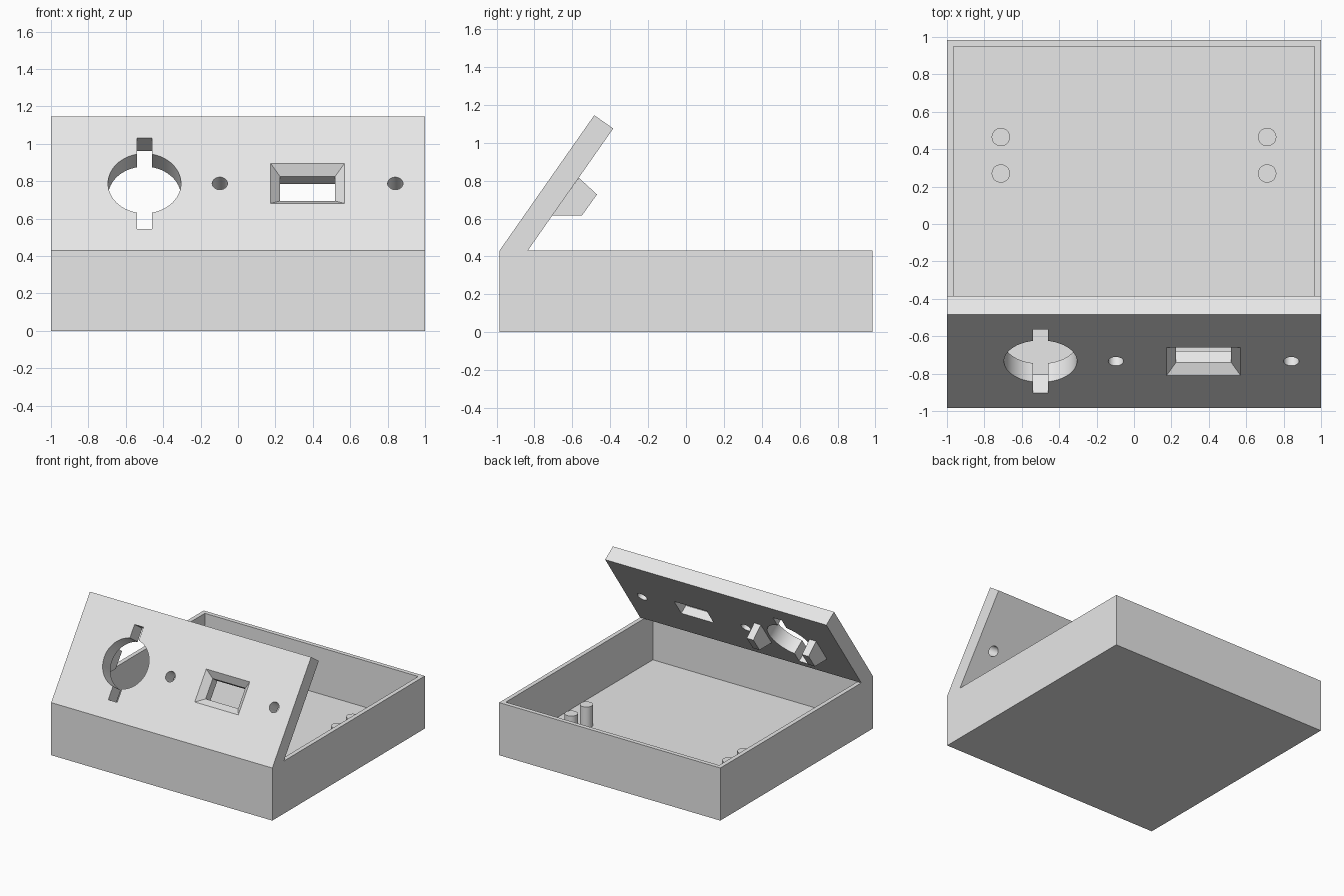
import bpy, bmesh, math
from mathutils import Vector

if "Cube" in bpy.data.objects:
    bpy.data.objects.remove(bpy.data.objects["Cube"])

grey = bpy.data.materials.new("plain grey")
grey.diffuse_color = (0.8, 0.8, 0.8, 1)
grey.use_nodes = True
grey.node_tree.nodes["Principled BSDF"].inputs["Base Color"].default_value = grey.diffuse_color

BOX_Y, BOX_H, WALL = 0.985, 0.43, 0.05      # box half depth, height, wall
TILT = math.radians(55)
LENGTH, THICK, MID = 0.873, 0.122, 0.437    # tilted panel
C, S = math.cos(TILT), math.sin(TILT)


def panel_point(x, s, t):
    """x across, s up the slope, t into the panel from its front face."""
    return Vector((x, -BOX_Y + C * s + S * t, BOX_H + S * s - C * t))


def finish(name, bm):
    bmesh.ops.recalc_face_normals(bm, faces=bm.faces)
    mesh = bpy.data.meshes.new(name)
    bm.to_mesh(mesh)
    bm.free()
    mesh.materials.append(grey)
    ob = bpy.data.objects.new(name, mesh)
    bpy.context.collection.objects.link(ob)
    return ob


def loft(name, rings):
    """Closed solid through rings with equal point counts."""
    bm = bmesh.new()
    rows = [[bm.verts.new(p) for p in ring] for ring in rings]
    n = len(rows[0])
    for a, b in zip(rows, rows[1:]):
        for i in range(n):
            j = (i + 1) % n
            bm.faces.new((a[i], a[j], b[j], b[i]))
    bm.faces.new(rows[0])
    bm.faces.new(rows[-1])
    return finish(name, bm)


def profile_x(name, yz, x0, x1):
    return loft(name, [[(x, y, z) for y, z in yz] for x in (x0, x1)])


def rect(x, s, hx, hs, t):
    return [panel_point(x + a * hx, s + b * hs, t)
            for a, b in ((-1, -1), (1, -1), (1, 1), (-1, 1))]


def circle(x, s, r, t, n):
    return [panel_point(x + r * math.cos(2 * math.pi * i / n),
                        s + r * math.sin(2 * math.pi * i / n), t) for i in range(n)]


def smooth(ob):
    bpy.ops.object.select_all(action='DESELECT')
    ob.select_set(True)
    bpy.context.view_layer.objects.active = ob
    bpy.ops.object.shade_smooth_by_angle(angle=math.radians(30))


# Open box: hollowed from the top
bm = bmesh.new()
bmesh.ops.create_cube(bm, size=1)
for v in bm.verts:
    v.co = (v.co.x * 2, v.co.y * 2 * BOX_Y, (v.co.z + 0.5) * BOX_H)
top = max(bm.faces, key=lambda f: f.calc_center_median().z)
bmesh.ops.inset_region(bm, faces=[top], thickness=WALL)
hole = bmesh.ops.extrude_face_region(bm, geom=[top])["geom"]
for v in hole:
    if isinstance(v, bmesh.types.BMVert):
        v.co.z = WALL
if top.is_valid:
    bm.faces.remove(top)
finish("open_box", bm)

# Tilted front panel
foot = THICK / S
tip, back = panel_point(0, LENGTH, 0), panel_point(0, LENGTH, THICK)
panel = profile_x("front_panel", [(-BOX_Y, BOX_H), (tip.y, tip.z), (back.y, back.z),
                                  (-BOX_Y + foot, BOX_H)], -1, 1)

# Panel openings: round hole, its slot, two screw holes, bevelled socket
T0, T1 = -0.02, THICK + 0.02
cutters = [
    loft("round_cutter", [circle(-0.5, MID, 0.195, t, 64) for t in (T0, T1)]),
    loft("slot_cutter", [rect(-0.5, MID, 0.04, 0.296, t) for t in (T0, T1)]),
    loft("socket_cutter", [rect(0.372, MID, 0.217, 0.15, T0),
                           rect(0.372, MID, 0.147, 0.08, 0.05),
                           rect(0.372, MID, 0.147, 0.08, T1)]),
]
for x in (-0.097, 0.841):
    cutters.append(loft("screw_cutter", [circle(x, MID, 0.041, t, 32) for t in (T0, T1)]))

bpy.context.view_layer.objects.active = panel
for cutter in cutters:
    mod = panel.modifiers.new("cut", 'BOOLEAN')
    mod.operation, mod.solver, mod.object = 'DIFFERENCE', 'EXACT', cutter
    bpy.ops.object.modifier_apply(modifier=mod.name)
    bpy.data.objects.remove(cutter)
smooth(panel)

# Two brackets behind the panel beside the round hole
for side, x in (("left", -0.75), ("right", -0.25)):
    profile_x("bracket_" + side, [(-0.707, 0.615), (-0.55, 0.615), (-0.47, 0.727),
                                  (-0.566, 0.815)], x - 0.03, x + 0.03)

# Four mounting posts on the floor
for x in (-0.712, 0.712):
    for y in (0.27, 0.465):
        ring = [(x + 0.049 * math.cos(math.tau * i / 32),
                 y + 0.049 * math.sin(math.tau * i / 32)) for i in range(32)]
        smooth(loft("mounting_post", [[(a, b, z) for a, b in ring]
                                      for z in (WALL - 0.01, 0.22)]))
